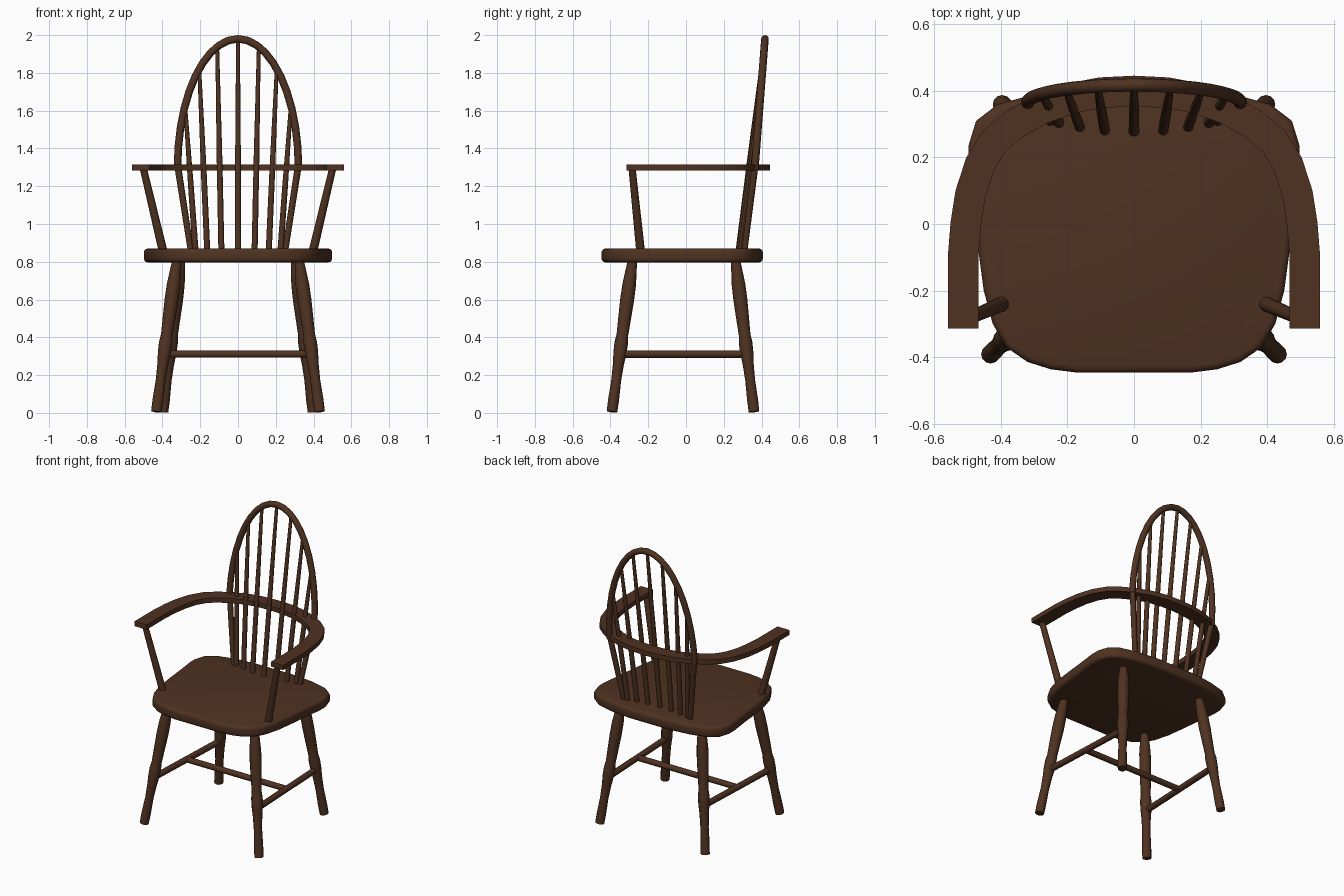
import bpy, bmesh, math
from mathutils import Vector

if "Cube" in bpy.data.objects:
    bpy.data.objects.remove(bpy.data.objects["Cube"])

wood = bpy.data.materials.new("dark brown wood")
wood.diffuse_color = (0.078, 0.032, 0.015, 1)
wood.use_nodes = True
wood.node_tree.nodes["Principled BSDF"].inputs["Base Color"].default_value = wood.diffuse_color


def finish(name, bm, angle=40):
    bmesh.ops.recalc_face_normals(bm, faces=bm.faces)
    me = bpy.data.meshes.new(name)
    bm.to_mesh(me)
    bm.free()
    ob = bpy.data.objects.new(name, me)
    bpy.context.collection.objects.link(ob)
    me.materials.append(wood)
    bpy.ops.object.select_all(action='DESELECT')
    ob.select_set(True)
    bpy.context.view_layer.objects.active = ob
    bpy.ops.object.shade_smooth_by_angle(angle=math.radians(angle))
    return ob


def tube(name, pts, radii, side=(0, 1, 0), sides=12):
    """Round bar along a planar path; side is a vector not parallel to it."""
    pts = [Vector(p) for p in pts]
    bm = bmesh.new()
    rings = []
    for i, (p, r) in enumerate(zip(pts, radii)):
        t = (pts[min(i + 1, len(pts) - 1)] - pts[max(i - 1, 0)]).normalized()
        n = t.cross(Vector(side)).normalized()
        b = n.cross(t)
        rings.append([bm.verts.new(p + r * (math.cos(a) * n + math.sin(a) * b))
                      for a in (2 * math.pi * k / sides for k in range(sides))])
    for r0, r1 in zip(rings, rings[1:]):
        for k in range(sides):
            j = (k + 1) % sides
            bm.faces.new((r0[k], r0[j], r1[j], r1[k]))
    bm.faces.new(rings[0])
    bm.faces.new(rings[-1])
    return finish(name, bm)


def slab(name, outline, z0, z1, bevel=0):
    """Flat board from an outline, with optional rounded rims."""
    bm = bmesh.new()
    f = bm.faces.new([bm.verts.new((x, y, z0)) for x, y in outline])
    ext = bmesh.ops.extrude_face_region(bm, geom=[f])
    bmesh.ops.translate(bm, vec=(0, 0, z1 - z0),
                        verts=[v for v in ext['geom'] if isinstance(v, bmesh.types.BMVert)])
    if bevel:
        rim = [e for e in bm.edges if abs(e.verts[0].co.z - e.verts[1].co.z) < 1e-6]
        bmesh.ops.bevel(bm, geom=rim, offset=bevel, segments=3, profile=0.5, affect='EDGES')
    return finish(name, bm)


# seat: half outline from front centre to back centre, mirrored
half = [(0.17, -0.447), (0.25, -0.437), (0.32, -0.415), (0.385, -0.37), (0.425, -0.3),
        (0.452, -0.2), (0.468, -0.08), (0.483, 0.06), (0.498, 0.18), (0.498, 0.235),
        (0.475, 0.31), (0.41, 0.36), (0.3, 0.39), (0.15, 0.407)]
slab("seat", half + [(-x, y) for x, y in reversed(half)], 0.797, 0.87, 0.02)

# arm rail: centreline offset to both sides
c = [(0.514, -0.315), (0.514, -0.1), (0.506, 0.0), (0.492, 0.09), (0.463, 0.18),
     (0.42, 0.25), (0.36, 0.3), (0.28, 0.345), (0.19, 0.378), (0.1, 0.395), (0, 0.4)]
c = [Vector(p) for p in c + [(-x, y) for x, y in reversed(c[:-1])]]
outer, inner = [], []
for i, p in enumerate(c):
    t = (c[min(i + 1, len(c) - 1)] - c[max(i - 1, 0)]).normalized()
    n = Vector((t.y, -t.x)) * 0.046
    outer.append(p + n)
    inner.append(p - n)
slab("arm_rail", outer + inner[::-1], 1.283, 1.315)

# legs, side stretchers and arm posts
profile = [(0, .028), (.06, .029), (.17, .026), (.25, .029), (.32, .035), (.37, .036),
           (.41, .031), (.5, .034), (.6, .037), (.68, .036), (.76, .029), (.81, .024)]
legs = {"front": (Vector((.432, -.392, .006)), Vector((.323, -.283, .81))),
        "back": (Vector((.397, .36, .006)), Vector((.303, .262, .81)))}
for s, tag in ((1, "right"), (-1, "left")):
    mid = []
    for kind, (foot, top) in legs.items():
        pts = [foot.lerp(top, z / .81) for z, r in profile]
        tube(f"{kind}_leg_{tag}", [(s * p.x, p.y, p.z) for p in pts], [r for z, r in profile])
        p = foot.lerp(top, 0.305 / .804)
        mid.append((s * p.x, p.y, 0.311))
    tube(f"side_stretcher_{tag}", mid, [.02, .02], (0, 0, 1))
    tube(f"arm_post_{tag}", [(s * .398, -.241, .86), (s * .5, -.285, 1.29)], [.023, .019])

# cross stretcher
tube("cross_stretcher", [(-.365, -.015, .311), (.365, -.015, .311)], [.019, .019], (0, 0, 1))


def bow_point(x, z):
    return (x, .365 + .053 * (z - 1.3) / .68, z)


# back bow: half ellipse leaning back
N = 20
arc = [bow_point(.32 * math.cos(math.pi * i / N), 1.3 + .68 * math.sin(math.pi * i / N))
       for i in range(N + 1)]
arc = [bow_point(.32, 1.285)] + arc + [bow_point(-.32, 1.285)]
tube("back_bow", arc, [.02] * len(arc), (0, 1, -.078))

# fanned spindles; the outermost pair ends under the bow feet
fan = [(0, 0), (.088, .11), (.163, .205), (.225, .28), (.25, .318)]
for i, (x0, x1) in enumerate(fan):
    z1 = 1.3 + .68 * math.sqrt(1 - (x1 / .32) ** 2) if i < 4 else 1.3
    top = Vector(bow_point(x1, z1))
    base = Vector((x0, .278 + .032 * (x0 / .25) ** 2, .86))
    for s in ((1, -1) if i else (1,)):
        pts = [base.lerp(top, k) for k in (0, .45, 1)]
        radii = [.016, .015, .010] if i < 4 else [.016, .017, .018]
        tube(f"back_spindle_{i}_{'right' if s > 0 else 'left'}",
             [(s * p.x, p.y, p.z) for p in pts], radii, sides=10)
